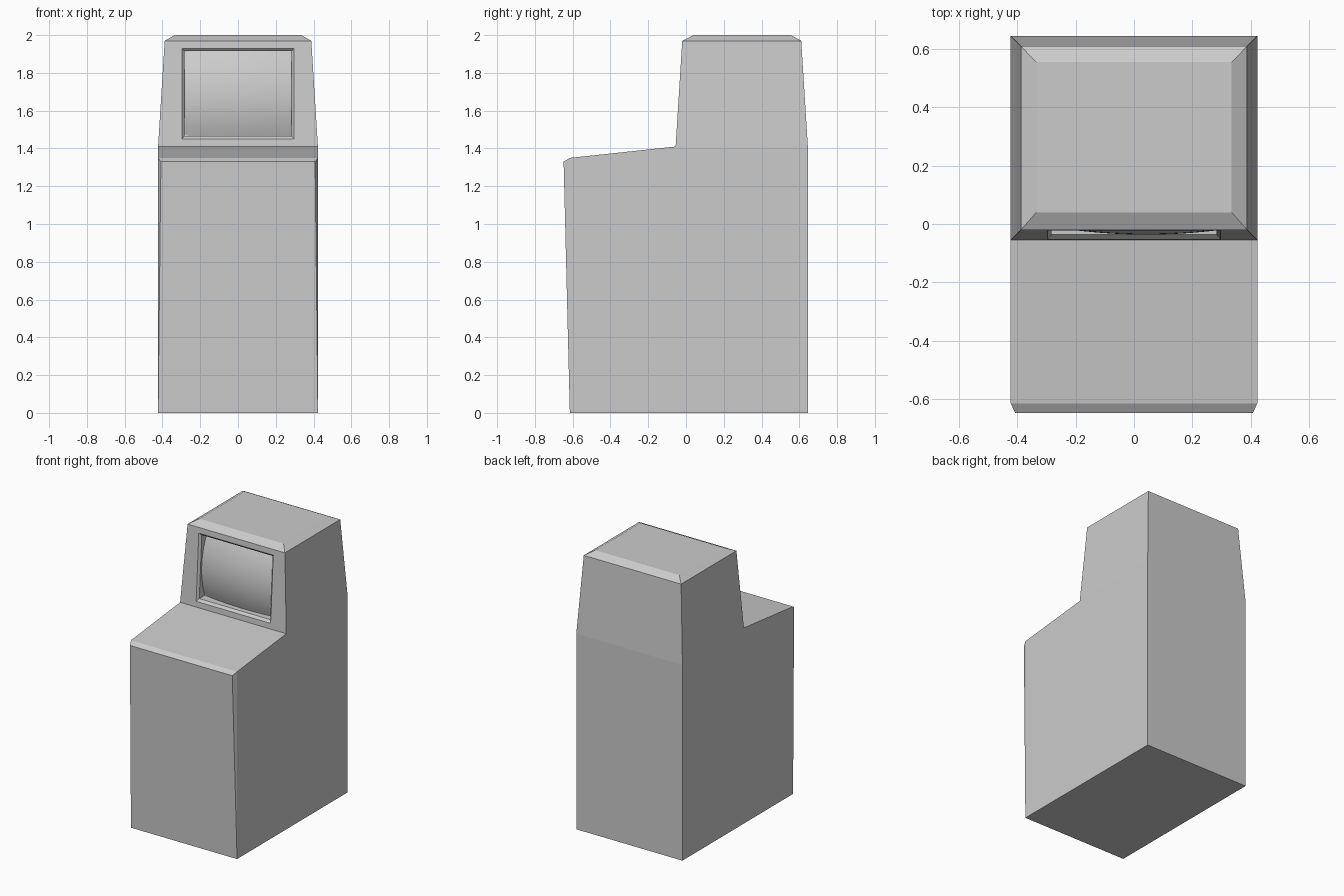
import bpy, bmesh

if "Cube" in bpy.data.objects:
    bpy.data.objects.remove(bpy.data.objects["Cube"])


def make_object(name, bm):
    bmesh.ops.remove_doubles(bm, verts=bm.verts, dist=0.0001)
    bmesh.ops.recalc_face_normals(bm, faces=bm.faces)
    mesh = bpy.data.meshes.new(name)
    bm.to_mesh(mesh)
    bm.free()
    obj = bpy.data.objects.new(name, mesh)
    bpy.context.collection.objects.link(obj)
    return obj


def bridge(bm, a, b, skip=()):
    n = len(a)
    for i in range(n):
        if i not in skip:
            j = (i + 1) % n
            bm.faces.new((a[i], a[j], b[j], b[i]))


def front_y(z):
    # sloping plane of the screen housing
    return -0.055 + (z - 1.41) * 0.035 / 0.56


def front_rect(bm, hw, z0, z1, depth):
    return [bm.verts.new((x, front_y(z) + depth, z))
            for x, z in ((-hw, z0), (hw, z0), (hw, z1), (-hw, z1))]


def level(bm, hw, y0, y1, z):
    return [bm.verts.new((x, y, z))
            for x, y in ((-hw, y0), (hw, y0), (hw, y1), (-hw, y1))]


# Cabinet: side profile swept across the width
bm = bmesh.new()
profile = [(-0.615, 0), (0.645, 0), (0.645, 1.41), (-0.055, 1.41), (-0.615, 1.35)]
sides = [[bm.verts.new((x, y, z)) for y, z in profile] for x in (-0.423, 0.423)]
for s in sides:
    bm.faces.new(s)
bridge(bm, sides[0], sides[1], skip=(2, 4))

# Raised front panel, widening out towards the top
panel_top = [bm.verts.new((x, -0.648, 1.33)) for x in (-0.408, 0.408)]
bm.faces.new((sides[0][0], sides[1][0], panel_top[1], panel_top[0]))
bm.faces.new((sides[0][4], sides[1][4], panel_top[1], panel_top[0]))
for s, p in zip(sides, panel_top):
    bm.faces.new((s[0], s[4], p))

# Tapered screen housing with a bevelled roof
base = level(bm, 0.423, -0.055, 0.645, 1.41)
shoulder = level(bm, 0.388, -0.02, 0.61, 1.97)
roof = level(bm, 0.335, 0.04, 0.555, 2.0)
bridge(bm, base, shoulder, skip=(0,))
bridge(bm, shoulder, roof)
bm.faces.new(roof)

# Screen opening: front face, sloped lip, recess walls and back
outer = [base[0], base[1], shoulder[1], shoulder[0]]
rim = front_rect(bm, 0.297, 1.45, 1.93, 0)
lip = front_rect(bm, 0.283, 1.467, 1.915, 0.015)
back = front_rect(bm, 0.283, 1.467, 1.915, 0.075)
bridge(bm, outer, rim)
bridge(bm, rim, lip)
bridge(bm, lip, back)
bm.faces.new(back)
make_object("cabinet", bm)

# Bulging screen inside the recess
bm = bmesh.new()
nx, nz = 16, 16
grid = []
for k in range(nz + 1):
    v = 2 * k / nz - 1
    z = 1.691 + 0.224 * v
    row = []
    for i in range(nx + 1):
        u = 2 * i / nx - 1
        y = front_y(z) + 0.002 + 0.05 * v * v + 0.02 * (u - 0.15) ** 2
        row.append(bm.verts.new((0.283 * u, y, z)))
    grid.append(row)
for k in range(nz):
    for i in range(nx):
        bm.faces.new((grid[k][i], grid[k][i + 1], grid[k + 1][i + 1], grid[k + 1][i]))
screen = make_object("screen", bm)
for f in screen.data.polygons:
    f.use_smooth = True
if screen.data.polygons[0].normal.y > 0:
    screen.data.flip_normals()
